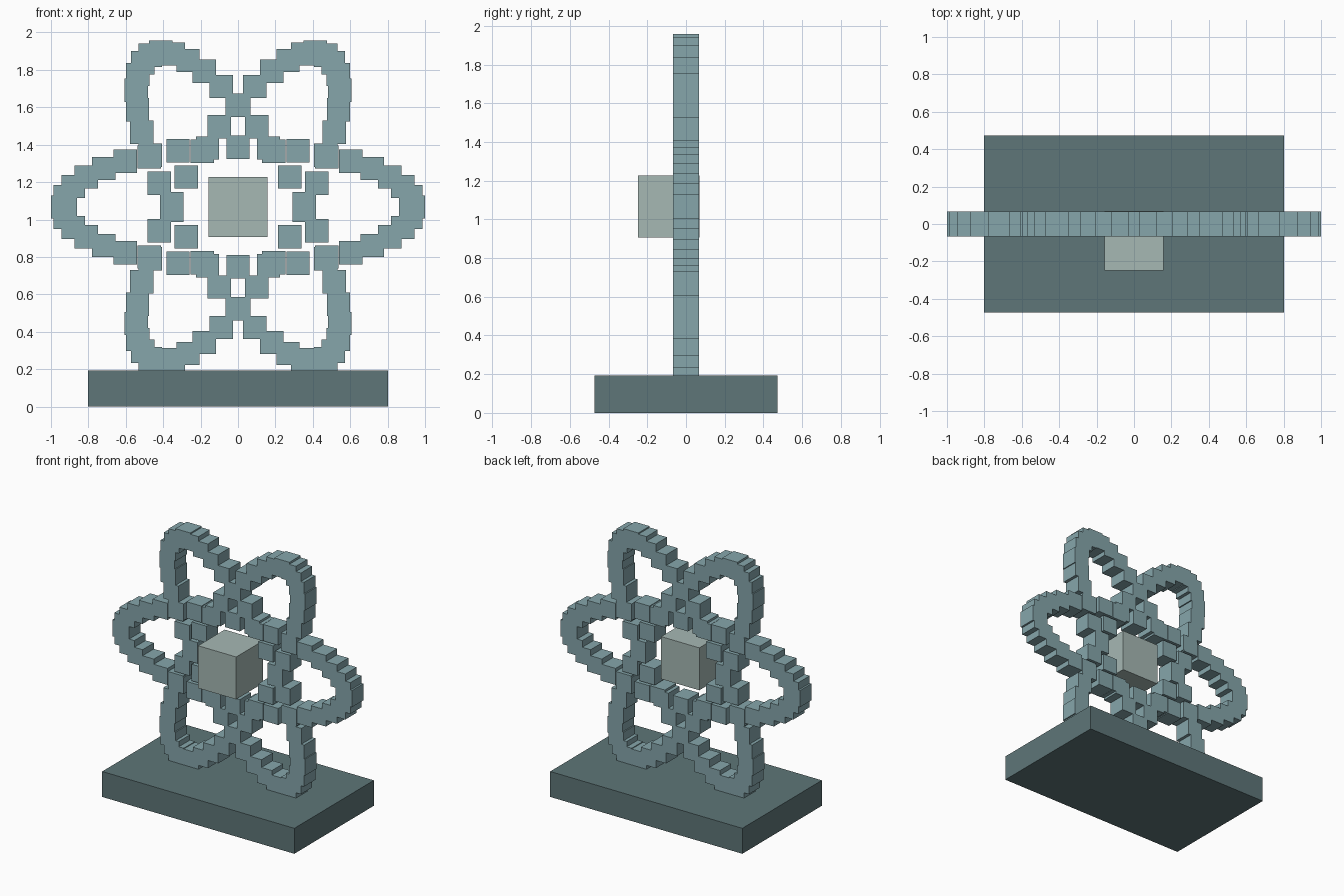
import bpy
import bmesh
from math import cos, sin, radians
from mathutils import Matrix, Vector

default = bpy.data.objects.get("Cube")
if default:
    bpy.data.objects.remove(default, do_unlink=True)

CENTRE_Z = 1.067
LONG_RADIUS, SHORT_RADIUS = 0.9375, 0.32
BLOCK = Vector((0.125, 0.135, 0.125))
BLOCKS_PER_ORBIT = 36


def make_material(name, rgb):
    colour = (*rgb, 1.0)
    mat = bpy.data.materials.new(name)
    mat.use_nodes = True
    mat.diffuse_color = colour
    mat.node_tree.nodes["Principled BSDF"].inputs["Base Color"].default_value = colour
    return mat


def make_blocks(name, centres, size, mat):
    """One object made of equal axis-aligned blocks."""
    bm = bmesh.new()
    for centre in centres:
        matrix = Matrix.Translation(centre) @ Matrix.Diagonal((*size, 1.0))
        bmesh.ops.create_cube(bm, size=1.0, matrix=matrix)
    mesh = bpy.data.meshes.new(name)
    bm.to_mesh(mesh)
    bm.free()
    mesh.materials.append(mat)
    obj = bpy.data.objects.new(name, mesh)
    bpy.context.collection.objects.link(obj)
    return obj


def orbit_points(tilt):
    """Evenly stepped points of an upright ellipse, tilted about the y axis."""
    spin = Matrix.Rotation(radians(tilt), 3, "Y")
    points = []
    for i in range(BLOCKS_PER_ORBIT):
        t = radians(360 * i / BLOCKS_PER_ORBIT)
        flat = Vector((LONG_RADIUS * cos(t), 0, SHORT_RADIUS * sin(t)))
        points.append(spin @ flat + Vector((0, 0, CENTRE_Z)))
    return points


orbit_mat = make_material("pale teal", (0.238, 0.381, 0.407))
base_mat = make_material("dark slate teal", (0.112, 0.181, 0.188))
core_mat = make_material("light grey green", (0.381, 0.479, 0.456))

# Pedestal
make_blocks("base", [(0, 0, 0.096)], (1.604, 0.948, 0.192), base_mat)

# Central block, set forward of the orbits
make_blocks("core", [(0, -0.09, CENTRE_Z)], (0.318, 0.318, 0.32), core_mat)

# Three crossing orbits of stepped blocks
for label, tilt in (("level", 0), ("rising", -60), ("falling", 60)):
    make_blocks(label + "_orbit", orbit_points(tilt), BLOCK, orbit_mat)
